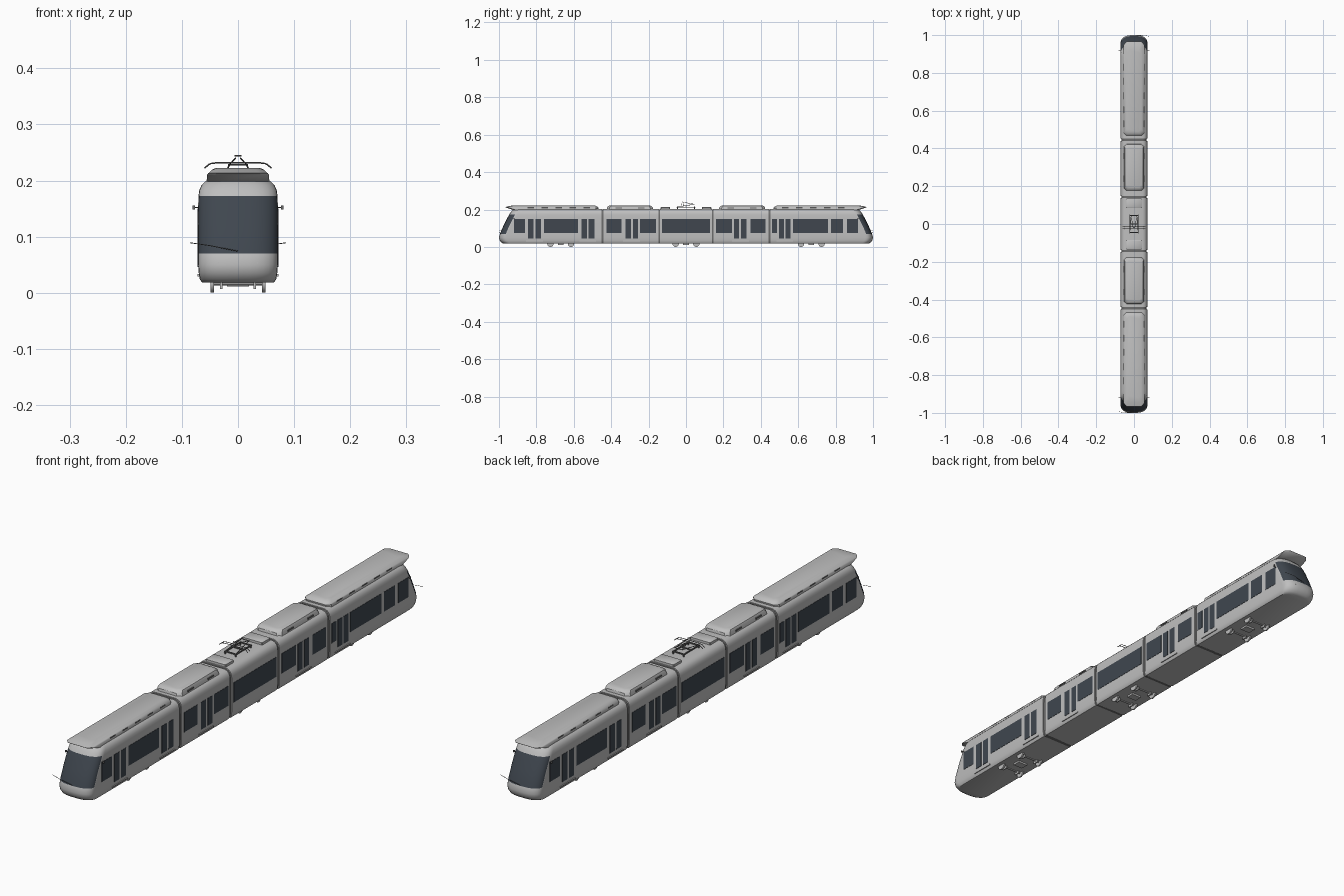
import bpy, bmesh, math
from mathutils import Vector

cube = bpy.data.objects.get("Cube")
if cube:
    bpy.data.objects.remove(cube, do_unlink=True)


def material(name, rgb):
    m = bpy.data.materials.new(name)
    m.use_nodes = True
    m.diffuse_color = (*rgb, 1)
    bsdf = m.node_tree.nodes["Principled BSDF"]
    bsdf.inputs["Base Color"].default_value = (*rgb, 1)
    bsdf.inputs["Roughness"].default_value = 0.6
    return m


GREY = material("body grey", (0.52, 0.52, 0.52))
GLASS = material("dark glass", (0.05, 0.062, 0.078))
DARK = material("equipment grey", (0.15, 0.15, 0.15))


def finish(name, bm, mats, angle=35):
    bmesh.ops.recalc_face_normals(bm, faces=bm.faces)
    me = bpy.data.meshes.new(name)
    bm.to_mesh(me)
    bm.free()
    for m in mats:
        me.materials.append(m)
    me.shade_smooth()
    me.set_sharp_from_angle(angle=math.radians(angle))
    ob = bpy.data.objects.new(name, me)
    bpy.context.collection.objects.link(ob)
    return ob


def loft(name, rings, mats, rule=None):
    """Skin closed rings of points and cap both ends."""
    bm = bmesh.new()
    rows = [[bm.verts.new(p) for p in ring] for ring in rings]
    n = len(rows[0])
    for a, b in zip(rows, rows[1:]):
        for i in range(n):
            j = (i + 1) % n
            f = bm.faces.new((a[i], a[j], b[j], b[i]))
            if rule:
                f.material_index = rule(f.calc_center_median(), i)
    bm.faces.new(rows[0])
    bm.faces.new(rows[-1])
    return finish(name, bm, mats)


def box(name, centre, size, mat):
    bm = bmesh.new()
    bmesh.ops.create_cube(bm, size=1)
    bmesh.ops.scale(bm, vec=size, verts=bm.verts)
    bmesh.ops.translate(bm, vec=centre, verts=bm.verts)
    return finish(name, bm, [mat])


def rod(name, points, radius, mat):
    """A chain of thin six-sided bars."""
    bm = bmesh.new()
    for a, b in zip(points, points[1:]):
        a, b = Vector(a), Vector(b)
        new = bmesh.ops.create_cone(bm, cap_ends=True, segments=6, radius1=radius,
                                    radius2=radius, depth=(b - a).length)["verts"]
        bmesh.ops.rotate(bm, verts=new, cent=(0, 0, 0),
                         matrix=(b - a).to_track_quat("Z", "Y").to_matrix())
        bmesh.ops.translate(bm, verts=new, vec=(a + b) / 2)
    return finish(name, bm, [mat])


# Shell heights: (z, half width, y of the nose tip)
SHELL = [(.018, .064, .978), (.024, .068, .988), (.035, .070, .996), (.05, .071, 1),
         (.07, .071, .995), (.12, .071, .973), (.155, .071, .955), (.172, .0705, .946),
         (.183, .069, .939), (.192, .065, .932), (.199, .058, .924), (.203, .047, .915)]
STEPS = 16


def nose_ring(s, z, w, tip, y0=.452, depth=.042):
    pts = [(w, y0)]
    for k in range(STEPS + 1):
        t = math.pi * k / STEPS
        c, q = math.cos(t), math.sin(t)
        pts.append((math.copysign(abs(c) ** .75, c) * w, tip - depth + depth * abs(q) ** .85))
    pts.append((-w, y0))
    return [(s * x, s * y, z) for x, y in pts]


def windscreen(c, i):
    return int(.07 < c.z < .172 and 2 <= i <= STEPS - 1)


def section(name, y0, y1, shrink, mat):
    half = [(w * shrink, z if z < .1 else z - (1 - shrink) * .07) for z, w, _ in SHELL]
    outline = half + [(-x, z) for x, z in reversed(half)]
    return loft(name, [[(x, y, z) for x, z in outline] for y in (y0, y1)], [mat])


def pod(name, levels, s=1, mat=GREY, cut=.014):
    """Roof housing from chamfered rectangles (z, half width, y start, y end)."""
    rings = []
    for z, w, a, b in levels:
        quad = [(w, a + cut), (w, b - cut), (w - cut, b), (cut - w, b),
                (-w, b - cut), (-w, a + cut), (cut - w, a), (w - cut, a)]
        rings.append([(s * x, s * y, z) for x, y in quad])
    return loft(name, rings, [mat])


# Car sections and bellows
for s, end in ((-1, "front"), (1, "rear")):
    loft(end + "_car_body", [nose_ring(s, *row) for row in SHELL], [GREY, GLASS], windscreen)
    section(end + "_middle_car_body", s * .148, s * .440, 1, GREY)
    section(end + "_outer_bellows", s * .438, s * .454, .95, DARK)
    section(end + "_inner_bellows", s * .136, s * .150, .95, DARK)
section("centre_car_body", -.138, .138, 1, GREY)

# Side glazing as (start, end, is door), one side, then turned half a circle
FRONT = [(-.92, -.86, 0), (-.845, -.815, 1), (-.805, -.775, 1), (-.76, -.578, 0),
         (-.56, -.53, 1), (-.52, -.49, 1)]
REAR = [(.46, .487, 0), (.497, .524, 1), (.532, .56, 1), (.572, .76, 0),
        (.775, .84, 0), (.86, .92, 0)]
MIDDLE = [(.16, .246, 0), (.257, .284, 1), (.295, .324, 1), (.345, .425, 0)]
PANES = FRONT + REAR + MIDDLE + [(-b, -a, d) for a, b, d in MIDDLE] + [(-.128, .128, 0)]
STEP_PLATES = (-.81, -.525, -.292, .292, .528)
for s, side in ((1, "left"), (-1, "right")):
    for a, b, door in PANES:
        low = .046 if door else .075
        box(side + ("_door_glass" if door else "_window"),
            (s * .0705, s * (a + b) / 2, (low + .15) / 2), (.003, b - a, .15 - low), GLASS)
    for y in STEP_PLATES:
        box(side + "_door_step", (s * .0705, s * y, .031), (.004, .09, .004), GREY)

# Roof housings with side vents
for s, end in ((-1, "front"), (1, "rear")):
    pod(end + "_roof_housing", [(.198, .056, .47, .925), (.209, .055, .468, .96),
                                (.213, .053, .47, .966), (.219, .046, .48, .945),
                                (.222, .038, .49, .92)], s)
    pod(end + "_middle_roof_housing", [(.198, .054, .175, .425), (.212, .051, .178, .422),
                                       (.219, .047, .186, .414), (.222, .040, .195, .405)], s)
    pod(end + "_roof_box", [(.2, .042, .085, .135), (.212, .042, .085, .135),
                            (.214, .039, .088, .132)], s, cut=.003)
    for side in (-1, 1):
        for y in [.53 + .075 * k for k in range(5)] + [.24, .36]:
            box("roof_vent", (side * .0528, s * y, .208), (.005, .034, .005), DARK)

# Pantograph on the centre roof
for x in (-.022, .022):
    box("pantograph_base_rail", (x, 0, .212), (.004, .1, .004), DARK)
    rod("pantograph_lower_arm", [(x, -.045, .214), (x * .7, .045, .228)], .0014, DARK)
    rod("pantograph_upper_arm", [(x * .7, .045, .228), (x * .2, -.02, .240)], .0012, DARK)
    for y in (-.045, .045):
        rod("pantograph_insulator", [(x, y, .2), (x, y, .214)], .003, DARK)
for y in (-.045, 0, .045):
    box("pantograph_cross_bar", (0, y, .213), (.048, .004, .004), DARK)
rod("pantograph_hinge", [(-.018, .045, .228), (.018, .045, .228)], .0014, DARK)
rod("pantograph_head", [(-.006, -.02, .244), (.006, -.02, .244)], .0015, DARK)
for y in (-.026, -.014):
    rod("contact_bow", [(-.06, y, .222), (-.05, y, .230), (-.035, y, .232),
                        (.035, y, .232), (.05, y, .230), (.06, y, .222)], .0013, DARK)

# Mirrors, wipers and lamps at both ends
for s, end in ((-1, "front"), (1, "rear")):
    for side in (-1, 1):
        rod(end + "_mirror_arm", [(side * .068, s * .915, .152), (side * .08, s * .92, .152)],
            .001, DARK)
        box(end + "_mirror", (side * .079, s * .92, .152), (.005, .004, .007), DARK)
        box(end + "_lamp", (side * .03, s * .995, .052), (.012, .003, .003), GREY)
        box(end + "_marker_lamp", (side * .035, s * .938, .172), (.01, .006, .003), GREY)
    rod(end + "_wiper", [(s * .085, s * .992, .089), (s * .05, s * 1.0, .084),
                         (0, s * .998, .074)], .0008, DARK)

# Bogies: wheels, axles and frames
for y in (-.725, -.615, -.055, .055, .615, .725):
    for x in (-.046, .046):
        bm = bmesh.new()
        bmesh.ops.create_cone(bm, cap_ends=True, segments=20, radius1=.017,
                              radius2=.017, depth=.006)
        bmesh.ops.rotate(bm, verts=bm.verts, cent=(0, 0, 0),
                         matrix=Vector((1, 0, 0)).to_track_quat("Z", "Y").to_matrix())
        bmesh.ops.translate(bm, verts=bm.verts, vec=(x, y, .017))
        finish("wheel", bm, [GREY])
        box("axle_box", (x * .65, y, .013), (.004, .02, .012), GREY)
    rod("axle", [(-.046, y, .016), (.046, y, .016)], .003, GREY)
for y in (-.67, 0, .67):
    box("bogie_frame", (0, y, .015), (.04, .03, .008), GREY)
